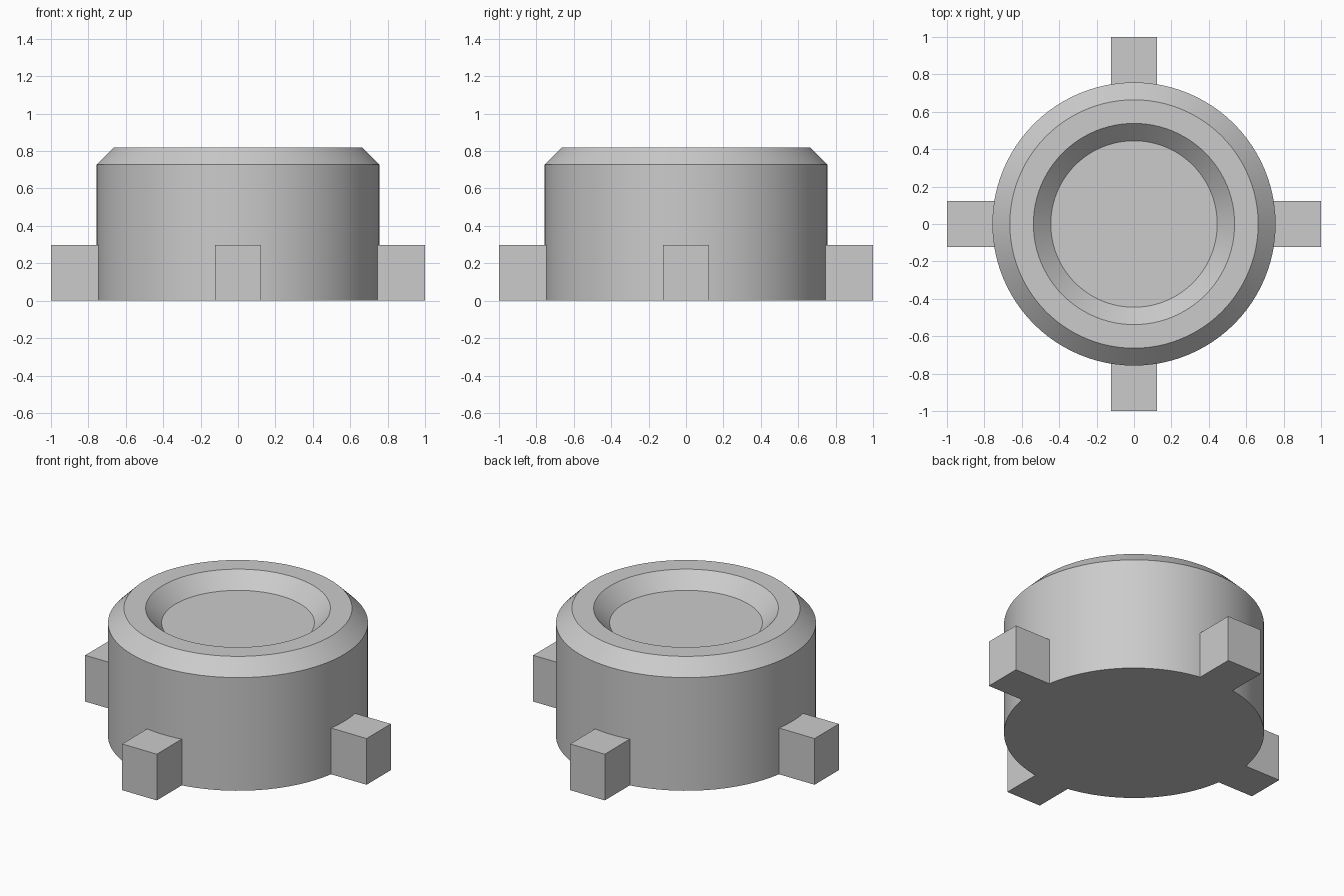
import bpy, bmesh, math
from mathutils import Matrix

cube = bpy.data.objects.get("Cube")
if cube:
    bpy.data.objects.remove(cube, do_unlink=True)

RADIUS, HEIGHT, CHAMFER = 0.757, 0.82, 0.093
SEGMENTS = 96

grey = bpy.data.materials.new("plain grey")
grey.use_nodes = True
colour = (0.6, 0.6, 0.6, 1)
grey.diffuse_color = colour
grey.node_tree.nodes["Principled BSDF"].inputs["Base Color"].default_value = colour


def add_object(name, bm, smooth=False):
    bmesh.ops.recalc_face_normals(bm, faces=bm.faces)
    mesh = bpy.data.meshes.new(name)
    bm.to_mesh(mesh)
    bm.free()
    mesh.materials.append(grey)
    obj = bpy.data.objects.new(name, mesh)
    bpy.context.collection.objects.link(obj)
    if smooth:
        bpy.ops.object.select_all(action="DESELECT")
        obj.select_set(True)
        bpy.context.view_layer.objects.active = obj
        bpy.ops.object.shade_smooth_by_angle(angle=math.radians(30))
    return obj


# Round body: stacked rings with a chamfered rim and a sloped recess
bm = bmesh.new()
profile = [
    (RADIUS, 0),
    (RADIUS, HEIGHT - CHAMFER),
    (RADIUS - CHAMFER, HEIGHT),
    (0.538, HEIGHT),
    (0.538 - CHAMFER, HEIGHT - CHAMFER),
]
rings = []
for r, z in profile:
    ring = bmesh.ops.create_circle(bm, segments=SEGMENTS, radius=r,
                                   matrix=Matrix.Translation((0, 0, z)))["verts"]
    rings.append(ring)
for low, high in zip(rings, rings[1:]):
    for i in range(SEGMENTS):
        j = (i + 1) % SEGMENTS
        bm.faces.new((low[i], low[j], high[j], high[i]))
bm.faces.new(rings[0])
bm.faces.new(rings[-1])
add_object("round_body", bm, smooth=True)

# Four square lugs whose inner side follows the curve of the body
HALF_WIDTH, LUG_HEIGHT, ARC_STEPS = 0.123, 0.297, 8
seat = RADIUS - 0.003
spread = math.asin(HALF_WIDTH / seat)
for k, name in enumerate(("left", "back", "right", "front")):
    bm = bmesh.new()
    outline = [(1, -HALF_WIDTH), (1, HALF_WIDTH)]
    for i in range(ARC_STEPS + 1):
        a = spread * (1 - 2 * i / ARC_STEPS)
        outline.append((seat * math.cos(a), seat * math.sin(a)))
    base = bm.faces.new([bm.verts.new((x, y, 0)) for x, y in outline])
    top = bmesh.ops.extrude_face_region(bm, geom=[base], use_keep_orig=True)["geom"]
    bmesh.ops.translate(bm, vec=(0, 0, LUG_HEIGHT),
                        verts=[v for v in top if isinstance(v, bmesh.types.BMVert)])
    bm.transform(Matrix.Rotation(k * math.pi / 2, 4, "Z"))
    add_object(name + "_lug", bm)
